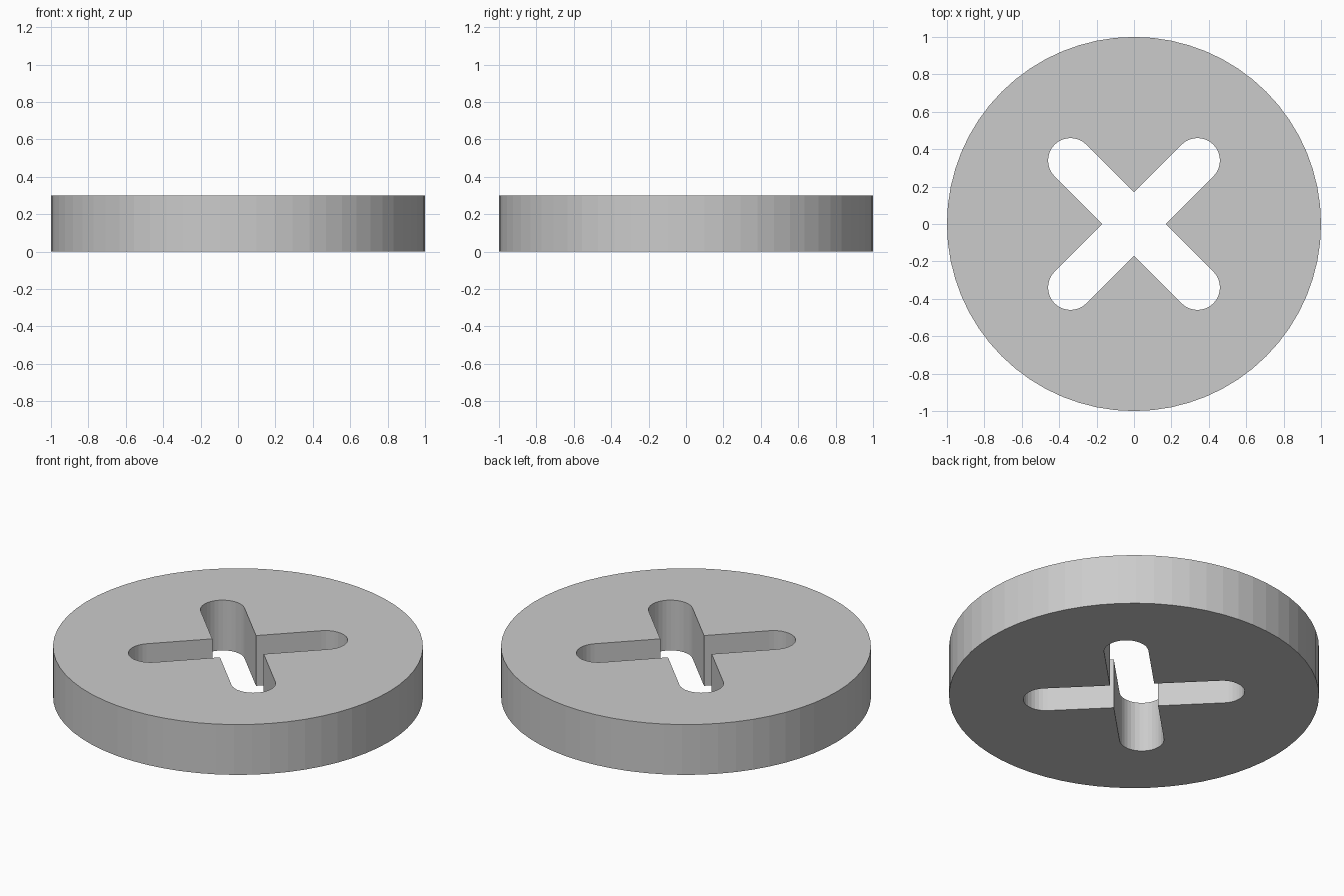
import bpy, bmesh
from math import sin, cos, pi, sqrt

if "Cube" in bpy.data.objects:
    bpy.data.objects.remove(bpy.data.objects["Cube"])

RADIUS, HEIGHT, SIDES = 1.0, 0.3, 64
SLOT_REACH, SLOT_R, ARC_STEPS = 0.48, 0.12, 16   # slot end centre distance, half width


def add_loop(bm, points):
    verts = [bm.verts.new((x, y, 0)) for x, y in points]
    return [bm.edges.new((v, verts[(i + 1) % len(verts)])) for i, v in enumerate(verts)]


def cross_outline():
    # one rounded arm and its inner corner, repeated four times
    points = []
    for arm in range(4):
        a = pi / 4 + arm * pi / 2
        for i in range(ARC_STEPS + 1):
            t = a - pi / 2 + pi * i / ARC_STEPS
            points.append((SLOT_REACH * cos(a) + SLOT_R * cos(t),
                           SLOT_REACH * sin(a) + SLOT_R * sin(t)))
        c = SLOT_R * sqrt(2)
        points.append((c * cos(a + pi / 4), c * sin(a + pi / 4)))
    return points


# disc face with a cross-shaped hole
bm = bmesh.new()
rim = [(RADIUS * cos(2 * pi * i / SIDES), RADIUS * sin(2 * pi * i / SIDES)) for i in range(SIDES)]
edges = add_loop(bm, rim) + add_loop(bm, cross_outline())
bmesh.ops.triangle_fill(bm, use_beauty=True, use_dissolve=False, edges=edges, normal=(0, 0, 1))

# thickness
result = bmesh.ops.extrude_face_region(bm, geom=bm.faces[:], use_keep_orig=True)
top = [g for g in result["geom"] if isinstance(g, bmesh.types.BMVert)]
bmesh.ops.translate(bm, verts=top, vec=(0, 0, HEIGHT))
bmesh.ops.recalc_face_normals(bm, faces=bm.faces[:])

mesh = bpy.data.meshes.new("slotted_disc")
bm.to_mesh(mesh)
bm.free()
disc = bpy.data.objects.new("slotted_disc", mesh)
bpy.context.collection.objects.link(disc)
